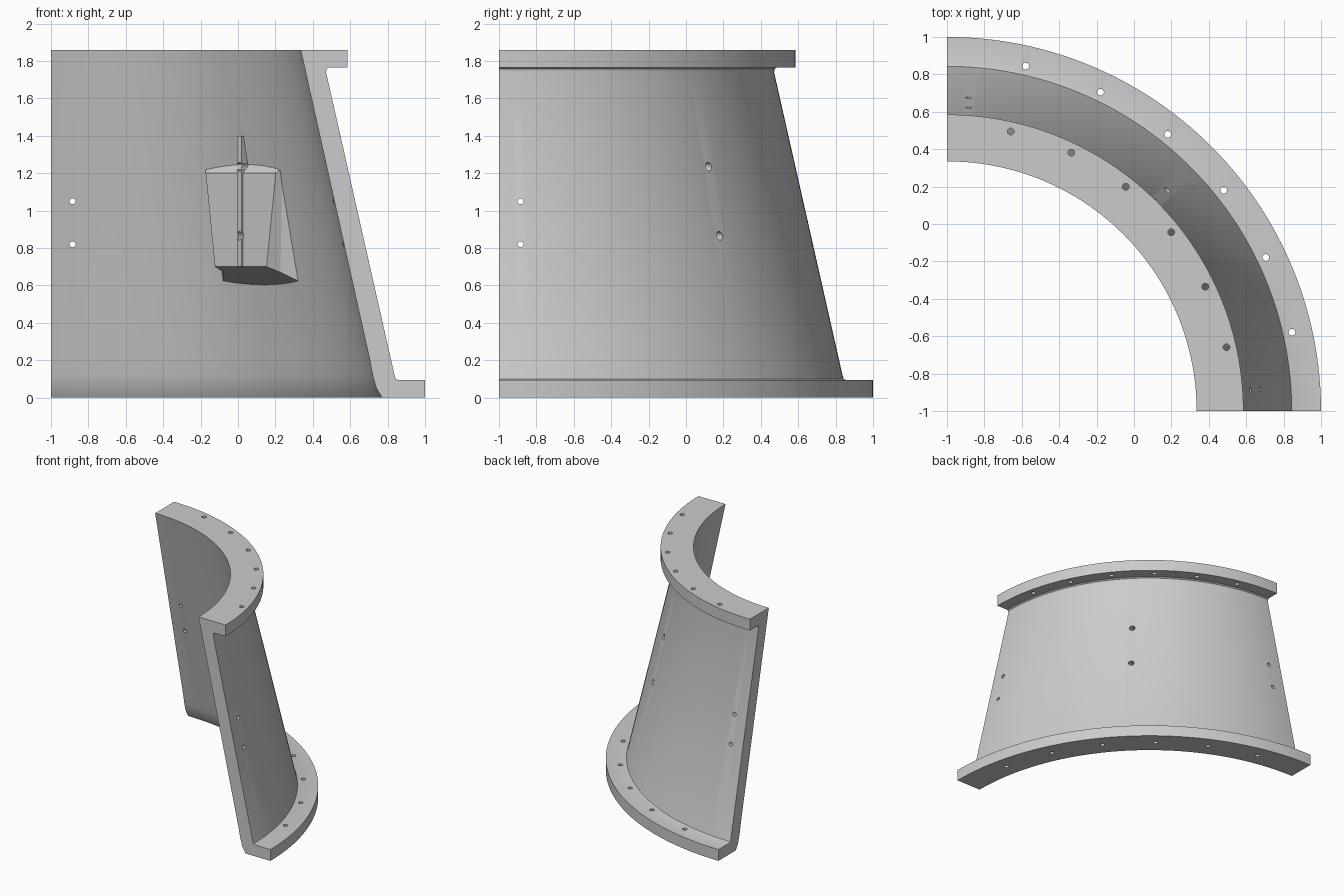
import bpy
import bmesh
from math import sin, cos, radians
from mathutils import Matrix, Vector

cube = bpy.data.objects.get("Cube")
if cube:
    bpy.data.objects.remove(cube, do_unlink=True)

grey = bpy.data.materials.new("plain_grey")
grey.use_nodes = True
colour = (0.6, 0.6, 0.6, 1)
grey.diffuse_color = colour
grey.node_tree.nodes["Principled BSDF"].inputs["Base Color"].default_value = colour


def place(u, t, z, angle):
    """Radial, tangential and height distances from the ring axis."""
    c, s = cos(angle), sin(angle)
    return Vector((-1 + u * c - t * s, -1 + u * s + t * c, z))


def make_object(name, bm):
    bmesh.ops.recalc_face_normals(bm, faces=bm.faces)
    mesh = bpy.data.meshes.new(name)
    bm.to_mesh(mesh)
    bm.free()
    mesh.materials.append(grey)
    obj = bpy.data.objects.new(name, mesh)
    bpy.context.collection.objects.link(obj)
    return obj


def loft(name, rings):
    """Skin closed rings of points and cap both ends."""
    bm = bmesh.new()
    loops = [[bm.verts.new(p) for p in ring] for ring in rings]
    count = len(loops[0])
    for a, b in zip(loops, loops[1:]):
        for i in range(count):
            j = (i + 1) % count
            bm.faces.new((a[i], a[j], b[j], b[i]))
    bm.faces.new(loops[0])
    bm.faces.new(loops[-1])
    return make_object(name, bm)


def boolean(target, other, operation):
    mod = target.modifiers.new(other.name, "BOOLEAN")
    mod.operation = operation
    mod.solver = "EXACT"
    mod.object = other
    other.hide_render = True


# Flanged conical shell, a quarter turn of one section
section = [(1.77, 0), (2, 0), (2, 0.095), (1.855, 0.095), (1.843, 0.1),
           (1.838, 0.115), (1.471, 1.74), (1.474, 1.757), (1.485, 1.765),
           (1.585, 1.765), (1.585, 1.86), (1.335, 1.86), (1.705, 0.2),
           (1.72, 0.12), (1.74, 0.05)]
steps = 64
shell = loft("flanged_shell", [
    [place(r, 0, z, radians(90) * k / steps) for r, z in section]
    for k in range(steps + 1)])

# Mounting pad on the inner wall, flared towards the wall
middle = radians(45)


def pad_ring(low, high):
    (u0, t0, z0), (u1, t1, z1) = low, high
    return [place(u0, -t0, z0, middle), place(u0, t0, z0, middle),
            place(u1, t1, z1, middle), place(u1, -t1, z1, middle)]


pad = loft("mounting_pad", [
    pad_ring((1.435, 0.195, 0.7), (1.435, 0.265, 1.2)),
    pad_ring((1.52, 0.215, 0.67), (1.46, 0.29, 1.23)),
    pad_ring((1.62, 0.32, 0.6), (1.51, 0.36, 1.3))])
ridge = loft("pad_ridge", [
    pad_ring((1.425, 0.017, 0.702), (1.425, 0.017, 1.4)),
    pad_ring((1.5, 0.017, 0.702), (1.5, 0.017, 1.4))])

# Bolt holes
holes = bmesh.new()


def hole(centre, direction, radius, depth):
    turn = Vector(direction).to_track_quat("Z", "Y").to_matrix().to_4x4()
    bmesh.ops.create_cone(holes, cap_ends=True, segments=20, radius1=radius,
                          radius2=radius, depth=depth,
                          matrix=Matrix.Translation(centre) @ turn)


for k in range(1, 7):
    angle = radians(90) * k / 7
    for radius, height in ((1.533, 1.812), (1.892, 0.048)):
        hole(place(radius, 0, height, angle), (0, 0, 1), 0.018, 0.14)
for angle, offset, size, heights in ((0, 0.115, 0.016, (0.82, 1.05)),
                                     (90, -0.115, 0.016, (0.82, 1.05)),
                                     (45, 0, 0.023, (0.865, 1.235))):
    a = radians(angle)
    for z in heights:
        hole(place(1.58, offset, z, a), (cos(a), sin(a), 0), size, 0.5)
cutter = make_object("hole_cutter", holes)

boolean(shell, pad, "UNION")
boolean(shell, ridge, "UNION")
boolean(shell, cutter, "DIFFERENCE")

# Apply the joins and cuts, then drop the helpers
graph = bpy.context.evaluated_depsgraph_get()
result = bpy.data.meshes.new_from_object(shell.evaluated_get(graph))
shell.modifiers.clear()
shell.data = result
for helper in (pad, ridge, cutter):
    bpy.data.objects.remove(helper, do_unlink=True)

bpy.ops.object.select_all(action="DESELECT")
shell.select_set(True)
bpy.context.view_layer.objects.active = shell
bpy.ops.object.shade_smooth_by_angle(angle=radians(28))
